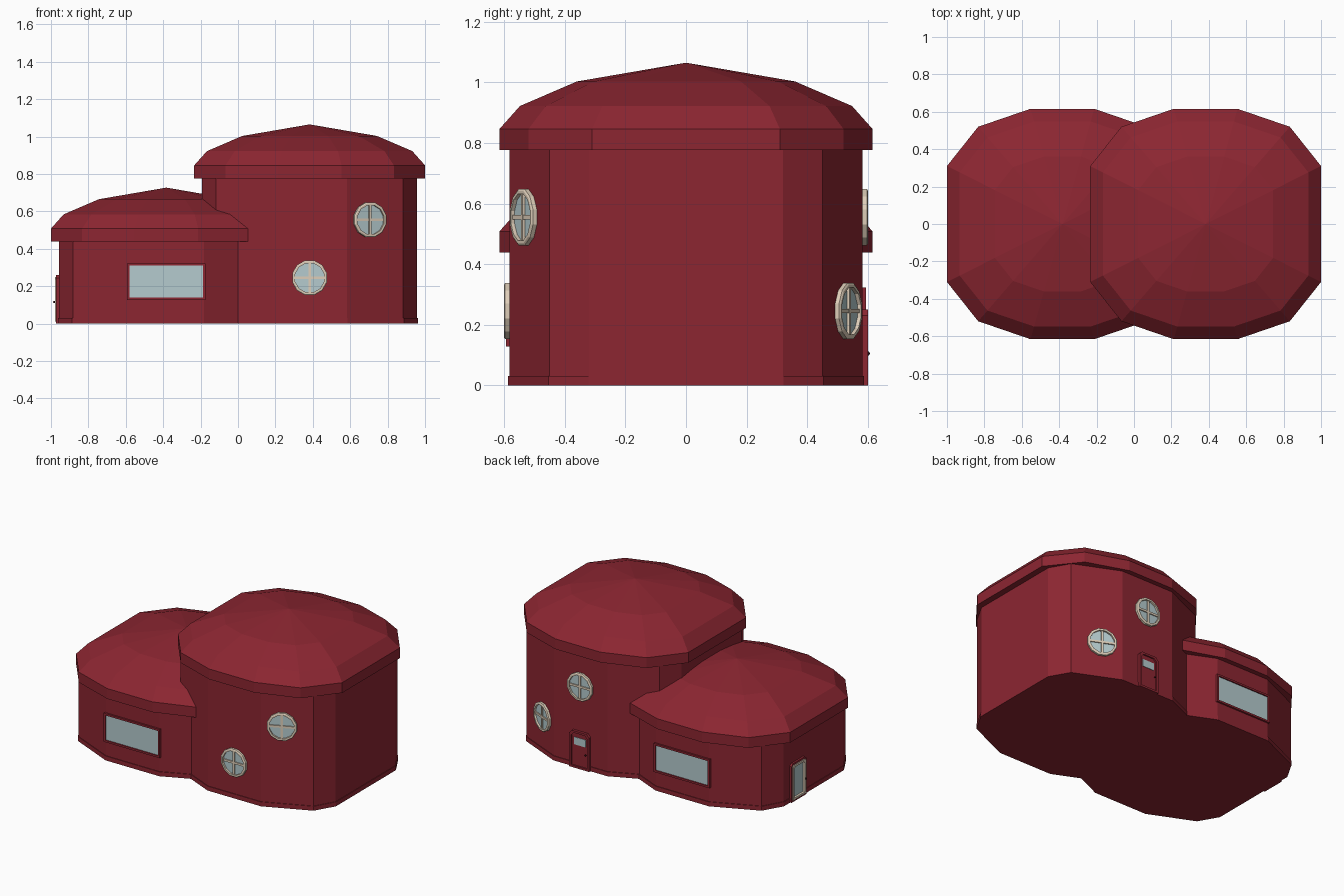
import bpy, bmesh, math
from mathutils import Vector, Matrix

if "Cube" in bpy.data.objects:
    bpy.data.objects.remove(bpy.data.objects["Cube"])


def material(name, rgb):
    m = bpy.data.materials.new(name)
    m.diffuse_color = (*rgb, 1)
    m.use_nodes = True
    m.node_tree.nodes["Principled BSDF"].inputs["Base Color"].default_value = m.diffuse_color
    return m


RED = material("deep red", (0.262, 0.019, 0.031))
GLASS = material("pale glass", (0.46, 0.60, 0.62))
BEIGE = material("beige trim", (0.73, 0.617, 0.485))
DARK = material("dark knob", (0.045, 0.008, 0.01))


def finish(bm, name, mat, matrix=None):
    bmesh.ops.recalc_face_normals(bm, faces=bm.faces)
    me = bpy.data.meshes.new(name)
    bm.to_mesh(me)
    bm.free()
    me.materials.append(mat)
    ob = bpy.data.objects.new(name, me)
    if matrix:
        ob.matrix_world = matrix
    bpy.context.collection.objects.link(ob)
    return ob


def loft(name, rings, mat, matrix=None, closed=False):
    """Skin equal-length rings; cap the ends, or join last to first."""
    bm = bmesh.new()
    vs = [[bm.verts.new(p) for p in r] for r in rings]
    n = len(vs[0])
    pairs = list(zip(vs, vs[1:])) + ([(vs[-1], vs[0])] if closed else [])
    for a, b in pairs:
        for i in range(n):
            j = (i + 1) % n
            bm.faces.new((a[i], a[j], b[j], b[i]))
    if not closed:
        bm.faces.new(vs[0])
        bm.faces.new(vs[-1])
    bmesh.ops.remove_doubles(bm, verts=bm.verts, dist=1e-5)
    return finish(bm, name, mat, matrix)


def twelve(quarter, cx, z, s=1.0):
    """Mirror one quarter of the outline into a 12-sided ring."""
    q = quarter
    half = q + [(-x, y) for x, y in reversed(q)]
    pts = half + [(-x, -y) for x, y in half]
    return [(cx + x * s, y * s, z) for x, y in pts]


WALL = [(0.575, 0.32), (0.50, 0.45), (0.20, 0.583)]
ROOF = [(0.617, 0.31), (0.45, 0.52), (0.17, 0.616)]


# Drums: walls, base board and faceted domed roof
def drum(side, cx, eave):
    loft(side + "_wall", [twelve(WALL, cx, z) for z in (0, eave + 0.03)], RED)
    loft(side + "_base_board", [twelve(WALL, cx, z, 1.007) for z in (0, 0.03)], RED)
    prof = [(0, 1), (0.07, 1), (0.146, 0.89), (0.227, 0.585), (0.289, 1e-7)]
    loft(side + "_roof", [twelve(ROOF, cx, eave + h, s) for h, s in prof], RED)


drum("low_drum", -0.383, 0.438)
drum("tall_drum", 0.383, 0.776)


def on_wall(x, y, z, nx, ny):
    """Local x runs along the wall, y is up, z points outward."""
    n = Vector((nx, ny, 0)).normalized()
    up = Vector((0, 0, 1))
    u = up.cross(n)
    m = Matrix((u, up, n)).transposed().to_4x4()
    m.translation = (x, y, z)
    return m


def box(name, m, x0, x1, y0, y1, z0, z1, mat):
    ring = lambda z: [(x0, y0, z), (x1, y0, z), (x1, y1, z), (x0, y1, z)]
    return loft(name, [ring(z0), ring(z1)], mat, m)


def rect_frame(name, m, w, h, t, depth, mat, c=0.0):
    """Raised frame with clipped upper corners of size c."""
    def ring(k, z):
        a, b, e = w / 2 - k, h / 2 - k, c
        return [(-a, -b, z), (a, -b, z), (a, b - e, z), (a - e, b, z),
                (e - a, b, z), (-a, b - e, z)]
    loft(name, [ring(0, -0.01), ring(0, depth), ring(t, depth), ring(t, -0.01)],
         mat, m, closed=True)


# Round windows: beige ring, glass and crossed bars
def round_window(name, x, y, z, nx, ny):
    m = on_wall(x, y, z, nx, ny)

    def ring(r, d):
        return [(r * math.cos(math.radians(30 * i + 15)),
                 r * math.sin(math.radians(30 * i + 15)), d) for i in range(12)]
    loft(name + "_ring", [ring(0.096, -0.015), ring(0.096, 0.014), ring(0.09, 0.018),
                          ring(0.08, 0.018), ring(0.08, -0.015)], BEIGE, m, closed=True)
    loft(name + "_glass", [ring(0.082, -0.002), ring(0.082, 0.005)], GLASS, m)
    box(name + "_bar_v", m, -0.007, 0.007, -0.08, 0.08, 0, 0.013, BEIGE)
    box(name + "_bar_h", m, -0.08, 0.08, -0.007, 0.007, 0, 0.012, BEIGE)


for tag, s, z_mid, z_side in (("front", -1, 0.245, 0.555), ("back", 1, 0.555, 0.245)):
    round_window(tag + "_middle_window", 0.383, s * 0.583, z_mid, 0, s)
    round_window(tag + "_corner_window", 0.703, s * 0.53, z_side, 0.133, s * 0.30)
    # Wide shop-style window on the low drum
    m = on_wall(-0.383, s * 0.583, 0.225, 0, s)
    rect_frame(tag + "_wide_window_frame", m, 0.42, 0.195, 0.013, 0.012, RED)
    box(tag + "_wide_window_glass", m, -0.2, 0.2, -0.088, 0.088, -0.004, 0.004, GLASS)


def knob(name, m, x, y, z):
    bm = bmesh.new()
    bmesh.ops.create_icosphere(bm, subdivisions=1, radius=0.007)
    finish(bm, name, DARK, m @ Matrix.Translation((x, y, z)))


# Back door: red, clipped frame, small glass pane
m = on_wall(0.383, 0.583, 0.125, 0, 1)
rect_frame("back_door_frame", m, 0.15, 0.25, 0.014, 0.018, RED, 0.02)
box("back_door_leaf", m, -0.064, 0.064, -0.125, 0.113, -0.01, 0.008, RED)
box("back_door_glass", m, -0.045, 0.045, 0.03, 0.08, 0, 0.011, GLASS)
knob("back_door_knob", m, 0.048, -0.02, 0.018)

# End door: red surround, beige inner frame, full glass
m = on_wall(-0.958, 0.175, 0.13, -1, 0)
rect_frame("end_door_frame", m, 0.16, 0.26, 0.012, 0.014, RED, 0.015)
rect_frame("end_door_trim", m, 0.14, 0.236, 0.014, 0.02, BEIGE, 0.01)
box("end_door_glass", m, -0.058, 0.058, -0.108, 0.108, -0.005, 0.006, GLASS)
knob("end_door_knob", m, 0.062, -0.015, 0.025)
